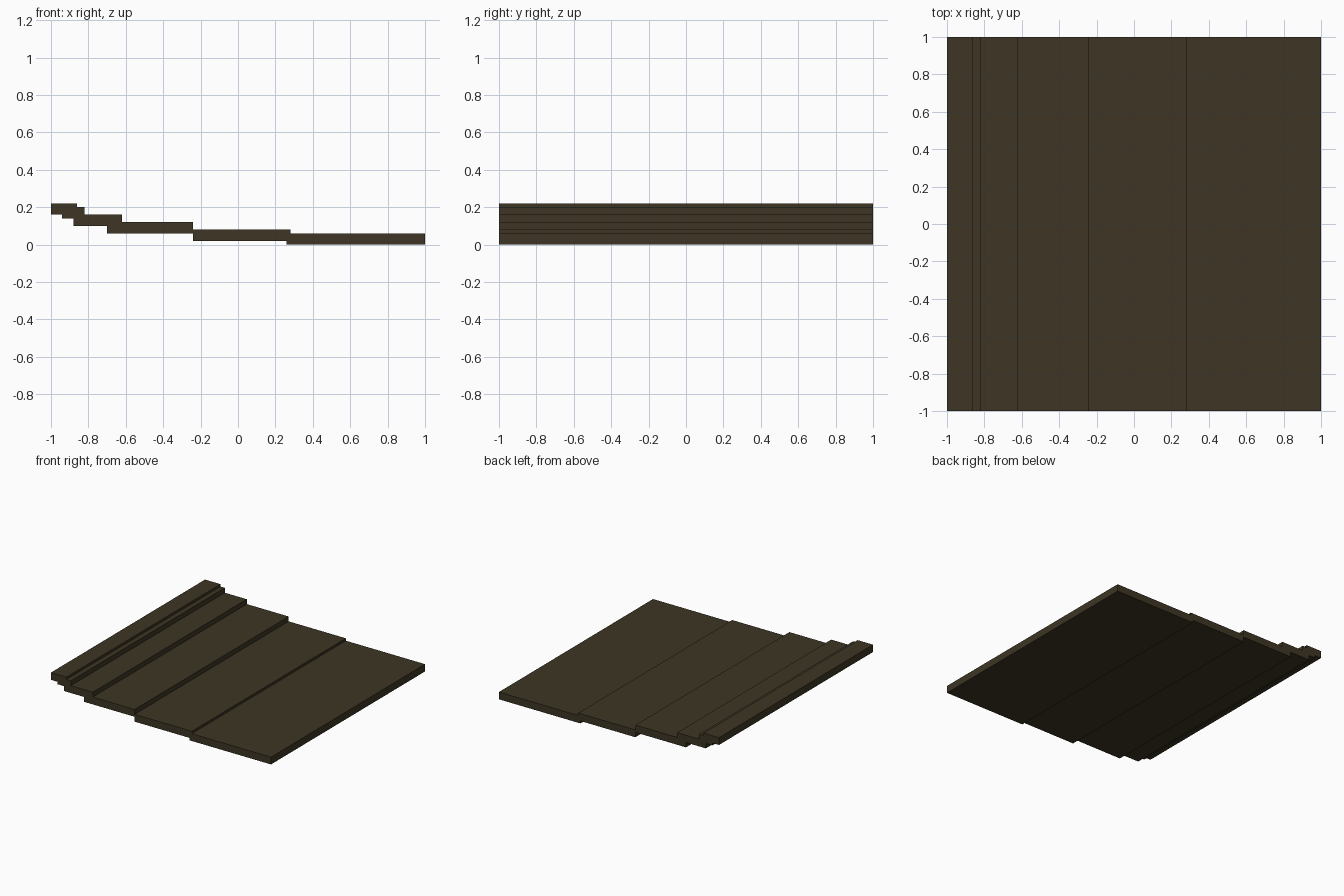
import bpy, bmesh

if "Cube" in bpy.data.objects:
    bpy.data.objects.remove(bpy.data.objects["Cube"])

# One flat dark brown colour
brown = bpy.data.materials.new("dark brown")
brown.diffuse_color = (0.047, 0.036, 0.018, 1)
brown.use_nodes = True
brown.node_tree.nodes["Principled BSDF"].inputs["Base Color"].default_value = brown.diffuse_color

# Steps from left to right: (right end x, height z)
top_steps = [(-0.86, 0.22), (-0.82, 0.20), (-0.62, 0.16),
             (-0.24, 0.12), (0.28, 0.08), (1.0, 0.06)]
bottom_steps = [(-0.94, 0.16), (-0.88, 0.14), (-0.70, 0.10),
                (-0.24, 0.06), (0.26, 0.02), (1.0, 0.0)]


def stair_line(steps, x=-1.0):
    points = []
    for end, z in steps:
        points += [(x, z), (end, z)]
        x = end
    return points


# Stepped slope: side profile extruded along y
outline = stair_line(bottom_steps) + stair_line(top_steps)[::-1]
bm = bmesh.new()
face = bm.faces.new([bm.verts.new((x, -1, z)) for x, z in outline])
extruded = bmesh.ops.extrude_face_region(bm, geom=[face])
moved = [g for g in extruded["geom"] if isinstance(g, bmesh.types.BMVert)]
bmesh.ops.translate(bm, verts=moved, vec=(0, 2, 0))
if not any(len(f.verts) == len(outline) and f.calc_center_median().y < -0.9
           for f in bm.faces):
    bm.faces.new([v for v in bm.verts if v.co.y < 0])
bmesh.ops.recalc_face_normals(bm, faces=bm.faces)
mesh = bpy.data.meshes.new("stepped_slope")
bm.to_mesh(mesh)
bm.free()
mesh.materials.append(brown)
slope = bpy.data.objects.new("stepped_slope", mesh)
bpy.context.collection.objects.link(slope)
